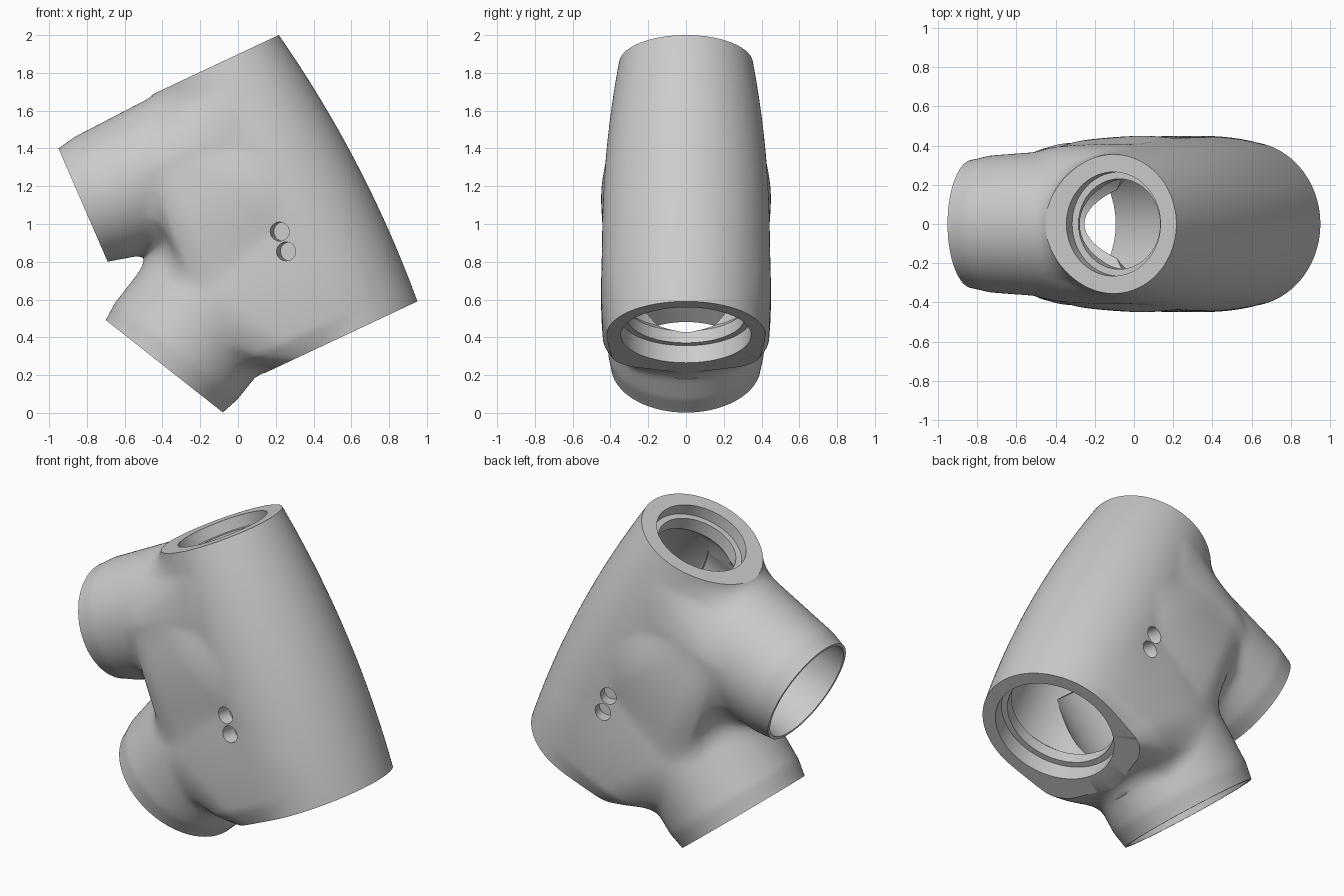
import bpy, bmesh, math
from mathutils import Vector, Matrix

if "Cube" in bpy.data.objects:
    bpy.data.objects.remove(bpy.data.objects["Cube"])

# Axes: origin and direction of the main sleeve (upward) and two branches (inward)
HEAD_LEN = 1.588
HEAD = (Vector((0.57, 0, 0.412)), Vector((-0.425, 0, 0.905)).normalized())
UPPER = (Vector((-0.82, 0, 1.10)), Vector((0.917, 0, 0.398)).normalized())
LOWER = (Vector((-0.39, 0, 0.247)), Vector((0.62, 0, 0.785)).normalized())


def clamp(x, a, b):
    return max(a, min(b, x))


def head_r(t):
    u = clamp(t / HEAD_LEN, -0.05, 1.06)
    return 0.42 + 0.14 * u - 0.205 * u * u


def branch_r(s, r, collar, slope, fade):
    """Collar at the mouth, slight flare, then a rounded tip inside the sleeve."""
    r += collar * clamp(s, 0, 0.1) + slope * max(s - 0.1, 0)
    return r - 4 * max(s - fade, 0) ** 2


def upper_r(s):
    return branch_r(s, 0.327, 0.22, 0.07, 0.88)


def lower_r(s):
    return branch_r(s, 0.395, 0.18, 0.005, 0.95)


# Each solid: axis, radius function, start and end along the axis
SOLIDS = [(HEAD, head_r, -0.08, HEAD_LEN + 0.1),
          (UPPER, upper_r, -0.1, 1.15),
          (LOWER, lower_r, -0.1, 1.25)]


def tube_field(p, solid):
    """Signed distance, outward normal and axial position for one round tube."""
    (o, a), rad, lo, hi = solid
    v = p - o
    t = v.dot(a)
    w = v - a * t
    l = w.length
    d, n = l - rad(t), w / max(l, 1e-6)
    if lo - t > d:
        d, n = lo - t, -a
    if t - hi > d and solid[0] is HEAD:
        d, n = t - hi, a
    return d, n, t


def blend(f, g, k):
    """Fillet two fields; surfaces facing the same way do not bulge."""
    k = max(0.004, k * min(1, 1 - f[1].dot(g[1])))
    h = clamp(0.5 + 0.5 * (g[0] - f[0]) / k, 0, 1)
    return g[0] + (f[0] - g[0]) * h - k * h * (1 - h), g[1].lerp(f[1], h)


def body_field(p):
    h, u, l = (tube_field(p, s) for s in SOLIDS)
    t = h[2]
    # Fillets grow towards the flanks so the sides become nearly flat webs,
    # and fade out at the branch mouths
    side = min(1, abs(p.y) / 0.38) ** 2
    mouth = clamp((min(u[2], l[2]) - 0.1) / 0.4, 0, 1)
    mouth = mouth * mouth * (3 - 2 * mouth)
    k = 0.2 * clamp((t + 0.3) / 0.4, 0.5, 1) * clamp((HEAD_LEN - t) / 0.35, 0.35, 1)
    branches = blend(u, l, 0.12 + 0.6 * side * mouth)
    return blend(h, branches, k * (1 + 4 * side * mouth))


def lathe(bm, profile, axis, steps=96):
    """Revolve a (radius, axial) profile around an axis."""
    m = Matrix.Translation(axis[0]) @ axis[1].to_track_quat('Z', 'Y').to_matrix().to_4x4()
    vs = [bm.verts.new(m @ Vector((r, 0, t))) for r, t in profile]
    es = [bm.edges.new(e) for e in zip(vs, vs[1:])]
    bmesh.ops.spin(bm, geom=vs + es, cent=axis[0], axis=axis[1],
                   angle=2 * math.pi, steps=steps, use_duplicate=False)
    bmesh.ops.remove_doubles(bm, verts=bm.verts[:], dist=1e-5)
    bmesh.ops.recalc_face_normals(bm, faces=bm.faces[:])


def make_object(name, bm):
    me = bpy.data.meshes.new(name)
    bm.to_mesh(me)
    bm.free()
    ob = bpy.data.objects.new(name, me)
    bpy.context.collection.objects.link(ob)
    return ob


def apply(ob, mod):
    bpy.context.view_layer.objects.active = ob
    bpy.ops.object.modifier_apply(modifier=mod.name)


# Rough union of the three tubes
bm = bmesh.new()
for axis, rad, lo, hi in SOLIDS:
    part = bmesh.new()
    ring = [lo + (hi - lo) * i / 16 for i in range(17)]
    lathe(part, [(0, lo)] + [(max(0.02, rad(t)), t) for t in ring] + [(0, hi)], axis, 64)
    tmp = bpy.data.meshes.new("tmp")
    part.to_mesh(tmp)
    part.free()
    bm.from_mesh(tmp)
    bpy.data.meshes.remove(tmp)
body = make_object("tube_joint_body", bm)
mod = body.modifiers.new("remesh", 'REMESH')
mod.mode = 'VOXEL'
mod.voxel_size = 0.022
apply(body, mod)


def smooth(bm):
    bmesh.ops.smooth_vert(bm, verts=bm.verts[:], factor=0.5,
                          use_axis_x=True, use_axis_y=True, use_axis_z=True)


# Pull the surface onto the filleted shape
bm = bmesh.new()
bm.from_mesh(body.data)
for _ in range(4):
    smooth(bm)
    for v in bm.verts:
        for _ in range(3):
            d, n = body_field(v.co)
            v.co -= n.normalized() * clamp(d, -0.04, 0.04)
smooth(bm)
bm.to_mesh(body.data)
bm.free()

# Cutters: each trims its flat end and bores the hollow behind it
L = HEAD_LEN
cutters = {
    "head_bore": (HEAD, [(0, -0.25), (0.54, -0.25), (0.54, 0), (0.345, 0), (0.345, 0.1),
                         (0.31, 0.1), (0.31, 0.17), (0.34, 0.2), (0.34, 0.9),
                         (0.27, L - 0.2), (0.23, L - 0.15), (0.23, L - 0.07),
                         (0.265, L - 0.07), (0.265, L), (0.75, L), (0.75, L + 0.3),
                         (0, L + 0.3)]),
    "upper_bore": (UPPER, [(0, -0.25), (0.42, -0.25), (0.42, 0), (0.31, 0),
                           (0.31, 1.0), (0, 1.0)]),
    "lower_bore": (LOWER, [(0, -0.25), (0.5, -0.25), (0.5, 0), (0.378, 0),
                           (0.36, 0.9), (0, 0.9)]),
}
# Pair of small slanted blind holes, mirrored on both flanks
for i, (x, z) in enumerate([(0.22, 0.96), (0.255, 0.855)]):
    for side in (-1, 1):
        axis = (Vector((x, side * 0.44, z)), Vector((0.25, -side, 0)).normalized())
        cutters["side_hole_%d_%d" % (i, side)] = (
            axis, [(0, -0.15), (0.05, -0.15), (0.05, 0.075), (0, 0.075)])

for name, (axis, profile) in cutters.items():
    bm = bmesh.new()
    lathe(bm, profile, axis, 96 if "bore" in name else 32)
    cutter = make_object(name, bm)
    cutter.hide_render = True
    mod = body.modifiers.new(name, 'BOOLEAN')
    mod.operation = 'DIFFERENCE'
    mod.solver = 'EXACT'
    mod.object = cutter
    apply(body, mod)
    bpy.data.objects.remove(cutter)

# Smooth shading with crisp rims
bpy.ops.object.select_all(action='DESELECT')
body.select_set(True)
bpy.context.view_layer.objects.active = body
bpy.ops.object.shade_smooth_by_angle(angle=math.radians(32))
